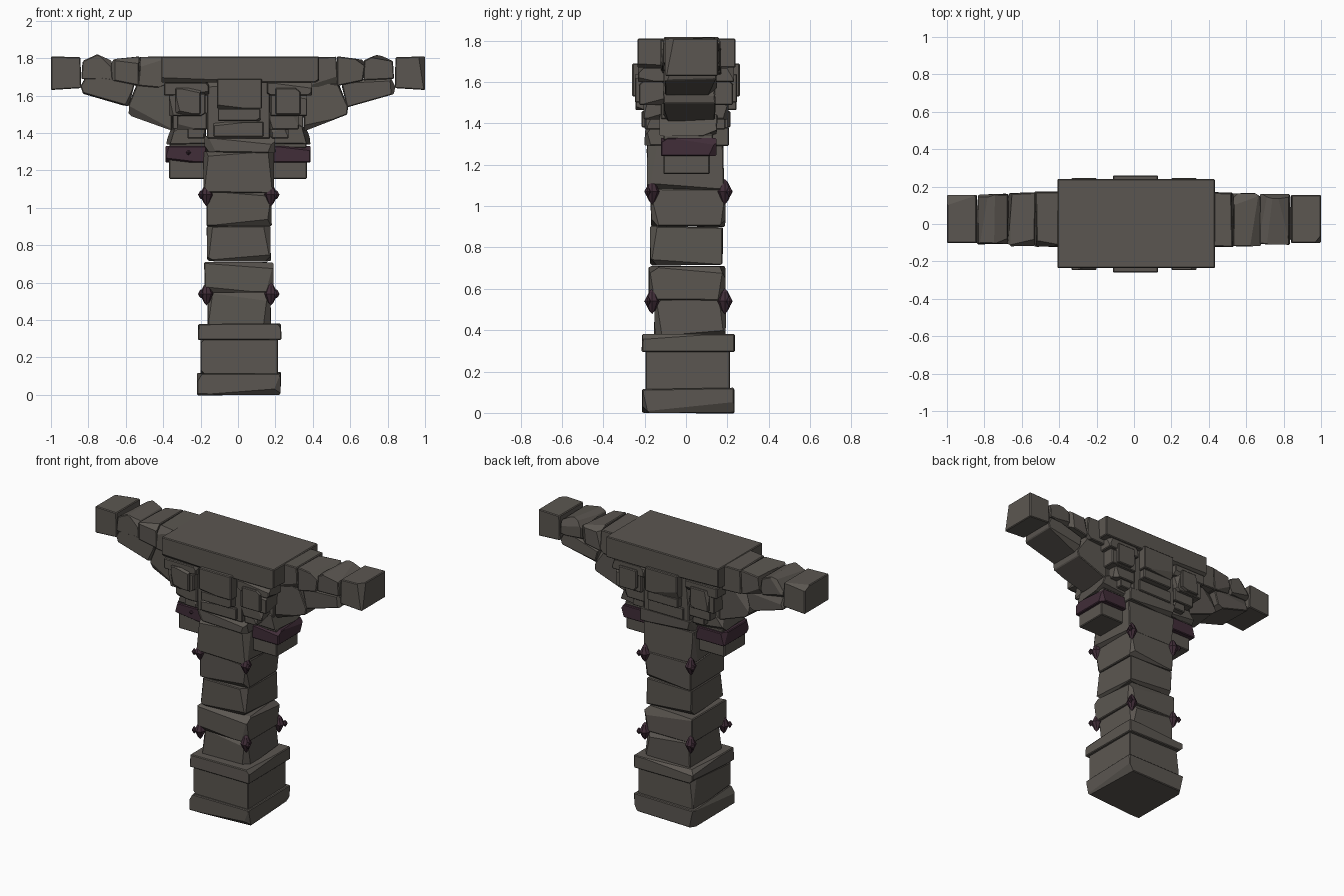
import bpy, bmesh, random
from mathutils import Vector

if "Cube" in bpy.data.objects:
    bpy.data.objects.remove(bpy.data.objects["Cube"])

random.seed(7)


def material(name, rgb):
    m = bpy.data.materials.new(name)
    m.diffuse_color = (*rgb, 1)
    m.use_nodes = True
    m.node_tree.nodes["Principled BSDF"].inputs["Base Color"].default_value = m.diffuse_color
    return m


STONE = material("dark stone", (0.105, 0.094, 0.082))
PLUM = material("dark plum metal", (0.052, 0.026, 0.040))


def finish(bm, name, mat):
    bmesh.ops.recalc_face_normals(bm, faces=bm.faces[:])
    me = bpy.data.meshes.new(name)
    bm.to_mesh(me)
    bm.free()
    me.materials.append(mat)
    ob = bpy.data.objects.new(name, me)
    bpy.context.collection.objects.link(ob)
    return ob


def prism(name, pts, y0, y1, mat=STONE, chips=4, depth=0.012, bevel=0.005, jitter=0.0):
    """Hewn block: x-z outline extruded along y, bevelled, with edges chipped by planes."""
    bm = bmesh.new()
    rings = [[bm.verts.new((x, y, z)) for x, z in pts] for y in (y0, y1)]
    n = len(pts)
    bm.faces.new(rings[0])
    bm.faces.new(rings[1][::-1])
    for i in range(n):
        j = (i + 1) % n
        bm.faces.new((rings[0][j], rings[0][i], rings[1][i], rings[1][j]))
    for v in bm.verts:
        v.co += Vector([random.uniform(-jitter, jitter) for _ in range(3)])
    bmesh.ops.recalc_face_normals(bm, faces=bm.faces[:])
    bm.normal_update()
    cuts = []
    for e in random.sample(bm.edges[:], min(chips, len(bm.edges))):
        a, b = e.verts[0].co, e.verts[1].co
        w = [random.uniform(0.5, 1.5) for _ in range(2)]
        nrm = e.link_faces[0].normal * w[0] + e.link_faces[1].normal * w[1]
        d = (b - a)
        nrm = (nrm.normalized() + d.normalized() * random.choice((-1, 1)) * 0.022 / max(d.length, .05)).normalized()
        cuts.append(((a + b) / 2 - nrm * depth * random.uniform(0.5, 1.2), nrm))
    if bevel:
        bmesh.ops.bevel(bm, geom=bm.edges[:], offset=bevel, segments=1, affect='EDGES')
    for co, nrm in cuts:
        r = bmesh.ops.bisect_plane(bm, geom=bm.verts[:] + bm.edges[:] + bm.faces[:],
                                   plane_co=co, plane_no=nrm, clear_outer=True)
        edges = [g for g in r["geom_cut"] if isinstance(g, bmesh.types.BMEdge)]
        if edges:
            bmesh.ops.holes_fill(bm, edges=edges, sides=0)
    return finish(bm, name, mat)


def box(name, x0, x1, y0, y1, z0, z1, **kw):
    x0, x1 = sorted((x0, x1))
    y0, y1 = sorted((y0, y1))
    return prism(name, [(x0, z0), (x1, z0), (x1, z1), (x0, z1)], y0, y1, **kw)


def stud(name, c, r, h):
    """Eight-sided diamond stud with a blunt nub belt."""
    bm = bmesh.new()
    bmesh.ops.create_uvsphere(bm, u_segments=8, v_segments=4, radius=1)
    for v in bm.verts:
        k = 0.62 if 0.3 < abs(v.co.z) < 0.9 else 1
        v.co = Vector((v.co.x * r * k, v.co.y * r * k, v.co.z * h)) + Vector(c)
    return finish(bm, name, PLUM)


# Plinth: foot, body, cornice
box("plinth_foot", -.217, .23, -.21, .232, 0, .118, chips=5, depth=.014, jitter=.004)
box("plinth_body", -.2, .213, -.197, .212, .1, .31, chips=3)
box("plinth_cornice", -.213, .23, -.212, .236, .295, .38, chips=4, jitter=.003)

# Shaft courses
courses = [(.37, .55, -.162, .175, -.153, .192), (.545, .712, -.178, .19, -.18, .188),
           (.715, .9, -.165, .176, -.172, .177), (.9, 1.085, -.166, .178, -.17, .19),
           (1.08, 1.3, -.182, .19, -.187, .183), (1.295, 1.38, -.178, .2, -.2, .208)]
for i, (z0, z1, x0, x1, y0, y1) in enumerate(courses):
    box(f"shaft_course_{i + 1}", x0, x1, y0, y1, z0, z1, chips=6, depth=.016, jitter=.004)

# Corner studs in two rings
for z in (.54, 1.07):
    for x in (-.168, .176):
        for y in (-.164, .188):
            stud("corner_stud", (x, y, z), .036, .062)
            stud("corner_stud_tip", (x + (.03 if x > 0 else -.03), y + (.022 if y > 0 else -.022), z), .016, .024)

# Capital core and wide top slab
box("capital_core", -.35, .35, -.12, .14, 1.42, 1.68, chips=0)
box("capital_center", -.165, .172, -.2, .205, 1.37, 1.68, chips=2)
box("top_slab", -.41, .433, -.235, .24, 1.67, 1.81, chips=3, depth=.008)

# Front and back keystones, with recessed side strips
for s in (-1, 1):
    box("keystone_panel", -.113, .128, s * .18, s * .26, 1.53, 1.69, chips=2, depth=.007)
    box("keystone_step", -.108, .12, s * .18, s * .245, 1.465, 1.53, chips=1, depth=.007)
    box("keystone_foot", -.13, .135, s * .18, s * .215, 1.38, 1.46, chips=1, depth=.007)

# Four stepped corner corbels
steps = [(1.37, 1.44, .18, .27, .19), (1.42, 1.51, .165, .325, .205),
         (1.49, 1.61, .175, .37, .228), (1.60, 1.67, .155, .395, .233)]
for sx in (-1, 1):
    for sy in (-1, 1):
        for z0, z1, xa, xb, y in steps:
            box("corner_corbel", sx * xa, sx * xb, sy * .1, sy * y, z0, z1, chips=3, depth=.009)
        box("corbel_face", sx * .2, sx * .335, sy * .15, sy * .247, 1.5, 1.64, chips=3, depth=.009)

# Side arms: wedge blocks given as outlines of (distance from centre, height)
arm = [
    ("arm_end", [(.838, 1.64), (1, 1.63), (1, 1.81), (.842, 1.805)], -.102, .155, 1),
    ("arm_lower_outer", [(.585, 1.54), (.83, 1.61), (.842, 1.65), (.81, 1.71), (.55, 1.67)], -.105, .148, 5),
    ("arm_lower_inner", [(.35, 1.41), (.585, 1.495), (.592, 1.54), (.53, 1.68), (.35, 1.68)], -.11, .14, 5),
    ("arm_springer", [(.17, 1.34), (.388, 1.34), (.385, 1.37), (.36, 1.43), (.17, 1.5)], -.125, .15, 4),
    ("arm_top_inner", [(.38, 1.64), (.535, 1.65), (.523, 1.805), (.38, 1.805)], -.12, .17, 3),
    ("arm_top_middle", [(.53, 1.65), (.67, 1.68), (.68, 1.77), (.665, 1.795), (.53, 1.81)], -.118, .165, 4),
    ("arm_top_outer", [(.67, 1.68), (.835, 1.69), (.828, 1.785), (.75, 1.822), (.675, 1.79)], -.108, .16, 5),
]
for s in (-1, 1):
    for name, pts, y0, y1, chips in arm:
        prism(name, [(s * u, z) for u, z in pts], y0, y1, chips=chips, depth=.014,
              jitter=0 if name == "arm_end" else .004)

# Metal-banded side brackets under the arms
for s in (-1, 1):
    box("bracket_block", s * .16, s * .368, -.11, .115, 1.155, 1.26, chips=1, depth=.006)
    box("bracket_band", s * .17, s * .388, -.122, .147, 1.243, 1.33, mat=PLUM, chips=4, depth=.01)
    box("bracket_cap", s * .16, s * .365, -.11, .13, 1.32, 1.35, chips=0)
stud("band_rivet", (-.265, -.12, 1.295), .014, .014)
